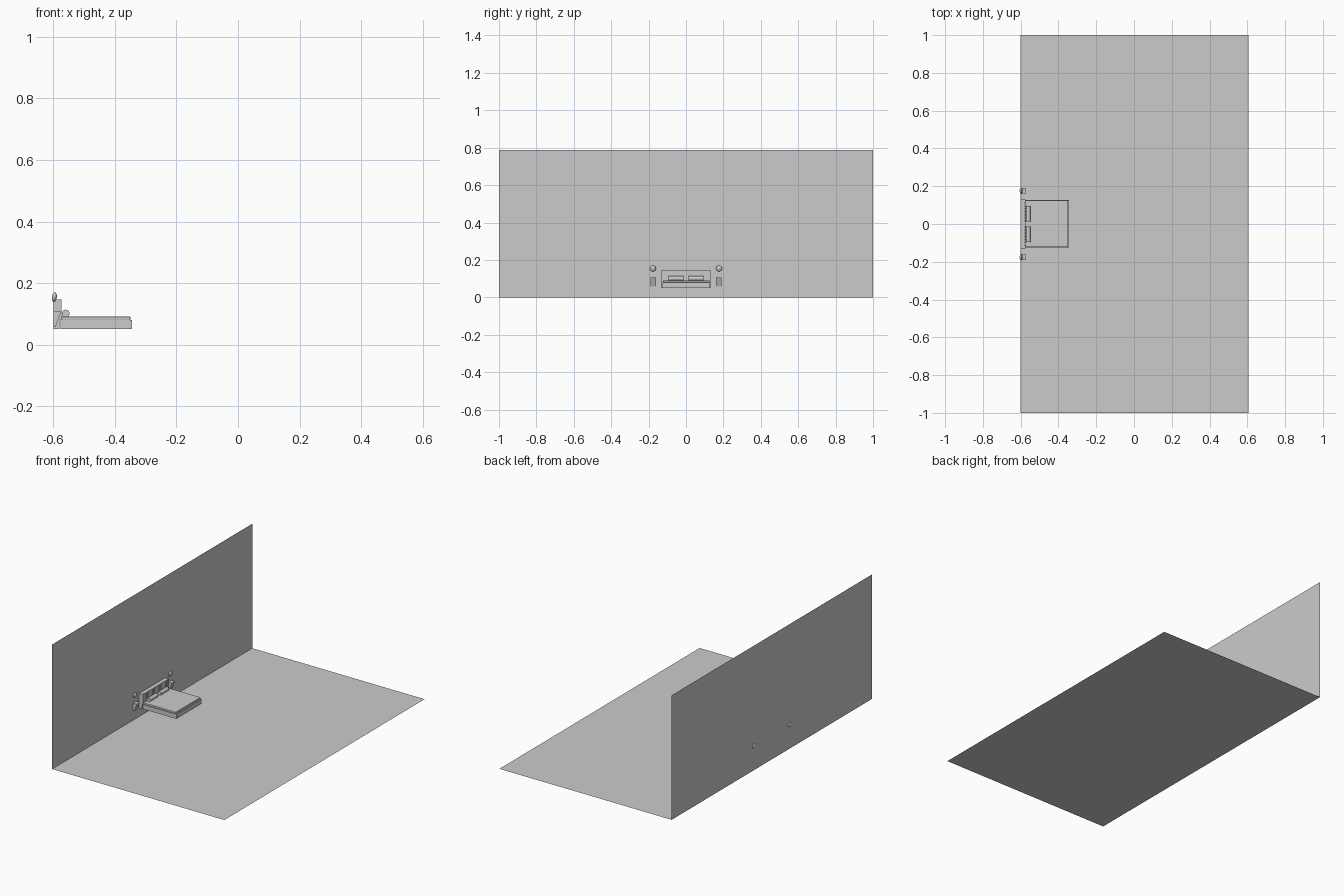
import bpy, bmesh, math
from mathutils import Matrix

if "Cube" in bpy.data.objects:
    bpy.data.objects.remove(bpy.data.objects["Cube"])


def finish(name, bm, smooth=False):
    bmesh.ops.recalc_face_normals(bm, faces=bm.faces)
    me = bpy.data.meshes.new(name)
    bm.to_mesh(me)
    bm.free()
    ob = bpy.data.objects.new(name, me)
    bpy.context.collection.objects.link(ob)
    if smooth:
        bpy.context.view_layer.objects.active = ob
        ob.select_set(True)
        bpy.ops.object.shade_smooth_by_angle(angle=math.radians(40))
        ob.select_set(False)
    return ob


def sheet(name, pts):
    bm = bmesh.new()
    bm.faces.new([bm.verts.new(p) for p in pts])
    return finish(name, bm)


def prism(name, profile, y0, y1):
    # x-z profile extruded along y
    bm = bmesh.new()
    a = [bm.verts.new((x, y0, z)) for x, z in profile]
    b = [bm.verts.new((x, y1, z)) for x, z in profile]
    n = len(profile)
    bm.faces.new(a)
    bm.faces.new(b[::-1])
    for i in range(n):
        j = (i + 1) % n
        bm.faces.new((a[i], b[i], b[j], a[j]))
    return finish(name, bm)


def box(name, x0, x1, y0, y1, z0, z1, bevel=0):
    ob = prism(name, [(x0, z0), (x1, z0), (x1, z1), (x0, z1)], y0, y1)
    if bevel:
        m = ob.modifiers.new("bevel", 'BEVEL')
        m.width, m.segments = bevel, 2
    return ob


# Room: floor and headboard-side wall
W = -0.6
sheet("floor", [(W, -1, 0), (0.605, -1, 0), (0.605, 1, 0), (W, 1, 0)])
sheet("wall", [(W, -1, 0), (W, 1, 0), (W, 1, 0.787), (W, -1, 0.787)])

# Floating bed: base and mattress
box("bed_base", -0.577, -0.344, -0.125, 0.128, 0.051, 0.08)
box("mattress", -0.576, -0.35, -0.122, 0.125, 0.08, 0.091, 0.002)

# Headboard with vertical slats
box("headboard", W, -0.58, -0.13, 0.13, 0.051, 0.146)
slats = 16
pitch = 0.26 / slats
for i in range(slats):
    y = -0.13 + pitch * (i + 0.5)
    box("headboard_slat", -0.581, -0.574, y - pitch * 0.42, y + pitch * 0.42, 0.08, 0.146)

for s in (-1, 1):
    # Bolster pillow
    bm = bmesh.new()
    bmesh.ops.create_cone(bm, cap_ends=True, segments=20, radius1=0.0125, radius2=0.0125,
                          depth=0.08, matrix=Matrix.Translation((-0.56, s * 0.054, 0.101))
                          @ Matrix.Rotation(math.pi / 2, 4, 'X'))
    finish("bolster_pillow", bm, True)

    # Wedge-shaped bedside table
    prism("bedside_table", [(W, 0.058), (-0.593, 0.058), (-0.575, 0.107), (W, 0.107)],
          s * 0.175 - 0.015, s * 0.175 + 0.015)

    # Wall lamp, a tilted flattened dome
    bm = bmesh.new()
    bmesh.ops.create_uvsphere(bm, u_segments=24, v_segments=12, radius=0.016,
                              matrix=Matrix.Translation((-0.597, s * 0.177, 0.154))
                              @ Matrix.Rotation(math.radians(8), 4, 'Y')
                              @ Matrix.Diagonal((0.5, 1, 1, 1)))
    finish("wall_lamp", bm, True)
